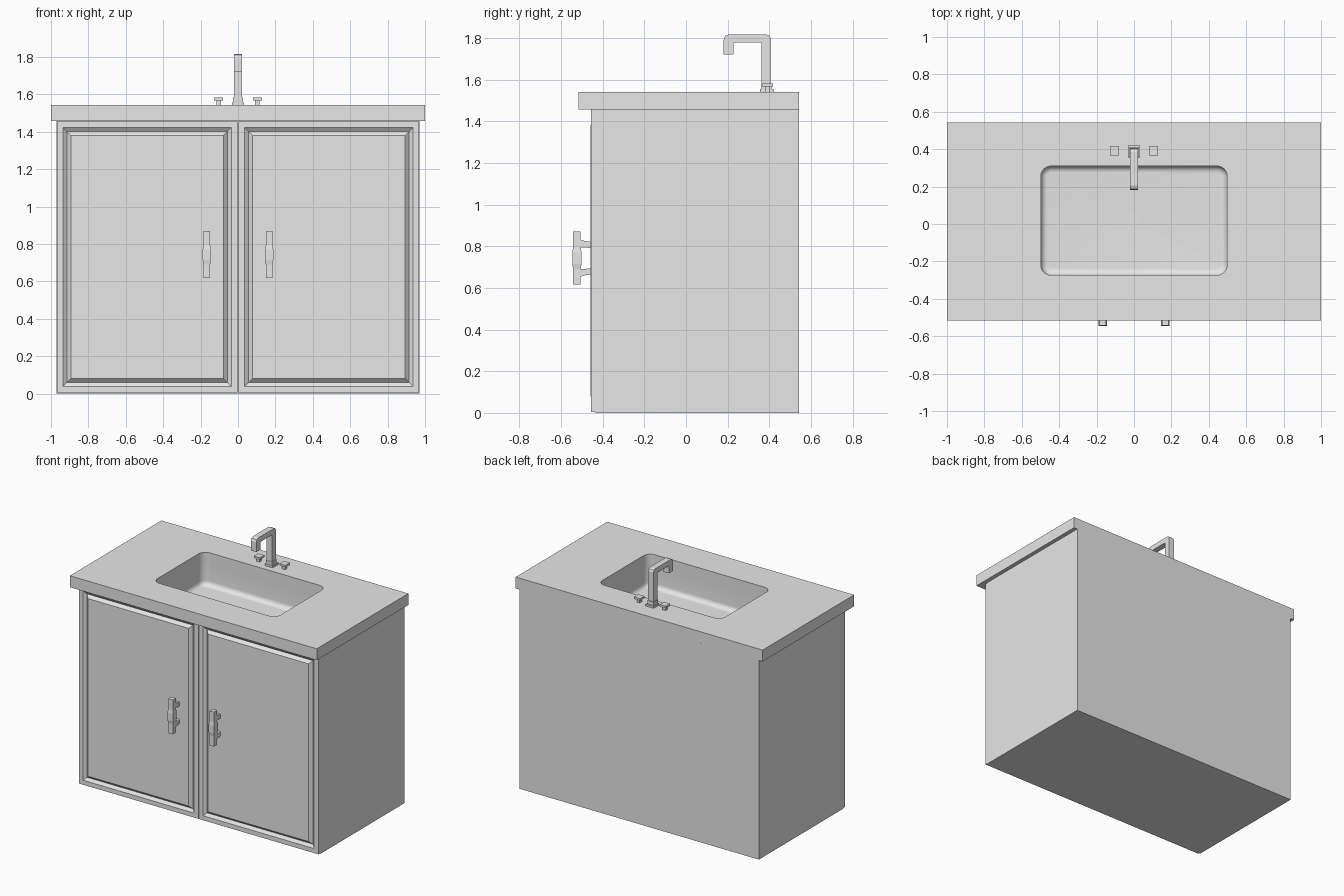
import bpy
import bmesh
import math
from mathutils import Vector

cube = bpy.data.objects.get("Cube")
if cube:
    bpy.data.objects.remove(cube, do_unlink=True)

# Single material
grey = bpy.data.materials.new("light_grey")
grey.use_nodes = True
grey.diffuse_color = (0.8, 0.8, 0.8, 1)
grey.node_tree.nodes["Principled BSDF"].inputs["Base Color"].default_value = (0.8, 0.8, 0.8, 1)


def loft(name, rings, closed=False, smooth=False):
    """Skin equal-length rings; cap the ends, or join last to first when closed."""
    bm = bmesh.new()
    loops = [[bm.verts.new(p) for p in ring] for ring in rings]
    n = len(loops[0])
    pairs = list(zip(loops, loops[1:]))
    if closed:
        pairs.append((loops[-1], loops[0]))
    else:
        bm.faces.new(loops[0])
        bm.faces.new(loops[-1])
    for a, b in pairs:
        for i in range(n):
            j = (i + 1) % n
            bm.faces.new((a[i], a[j], b[j], b[i]))
    bmesh.ops.remove_doubles(bm, verts=bm.verts, dist=0.0001)
    bmesh.ops.recalc_face_normals(bm, faces=bm.faces)
    mesh = bpy.data.meshes.new(name)
    bm.to_mesh(mesh)
    bm.free()
    mesh.materials.append(grey)
    obj = bpy.data.objects.new(name, mesh)
    bpy.context.collection.objects.link(obj)
    if smooth:
        bpy.ops.object.select_all(action='DESELECT')
        obj.select_set(True)
        bpy.context.view_layer.objects.active = obj
        bpy.ops.object.shade_smooth_by_angle(angle=math.radians(35))
    return obj


def rect_z(cx, cy, hx, hy, z):
    return [(cx + sx * hx, cy + sy * hy, z) for sx, sy in ((-1, -1), (1, -1), (1, 1), (-1, 1))]


def rect_y(x0, x1, z0, z1, y):
    return [(x0, y, z0), (x1, y, z0), (x1, y, z1), (x0, y, z1)]


def box(name, cx, cy, hx, hy, z0, z1):
    return loft(name, [rect_z(cx, cy, hx, hy, z0), rect_z(cx, cy, hx, hy, z1)])


def rounded(cy, hx, hy, r, z, steps=6):
    """Rounded rectangle ring; radius 0 stacks points on the corners."""
    pts = []
    for q, (sx, sy) in enumerate(((1, 1), (-1, 1), (-1, -1), (1, -1))):
        for k in range(steps + 1):
            a = math.pi / 2 * (q + k / steps)
            pts.append((sx * (hx - r) + r * math.cos(a), cy + sy * (hy - r) + r * math.sin(a), z))
    return pts


TOP, UNDER, BACK = 1.542, 1.458, 0.542
DOOR_Y = -0.455
BASIN_Y, BASIN_X, BASIN_D = 0.018, 0.498, 0.292

# Countertop slab with a rounded opening
slab_y, slab_d = (BACK - 0.517) / 2, (BACK + 0.517) / 2
loft("countertop", [
    rounded(BASIN_Y, BASIN_X, BASIN_D, 0.055, UNDER),
    rounded(slab_y, 1, slab_d, 0, UNDER),
    rounded(slab_y, 1, slab_d, 0, TOP),
    rounded(BASIN_Y, BASIN_X, BASIN_D, 0.055, TOP)], closed=True, smooth=True)

# Basin with a filleted floor, as a thin closed shell
FLOOR, FILLET = 1.3, 0.035


def basin_ring(off, z):
    return rounded(BASIN_Y, BASIN_X + off, BASIN_D + off, 0.055 + off, z)


rings = [basin_ring(0.01, FLOOR - 0.01), basin_ring(0.01, UNDER), basin_ring(0, UNDER)]
for k in range(7):
    a = math.pi / 2 * k / 6
    rings.append(basin_ring(-FILLET * (1 - math.cos(a)), FLOOR + FILLET * (1 - math.sin(a))))
loft("basin", rings, smooth=True)
box("drain", 0, 0.018, 0.038, 0.038, FLOOR, FLOOR + 0.004)

# Cabinet carcass, open at the top beneath the counter
carcass_front = DOOR_Y + 0.02
cy, hy = (BACK + carcass_front) / 2, (BACK - carcass_front) / 2
loft("cabinet", [
    rect_z(0, cy, 0.95, hy - 0.02, 0.02), rect_z(0, cy, 0.95, hy - 0.02, UNDER),
    rect_z(0, cy, 0.97, hy, UNDER), rect_z(0, cy, 0.97, hy, 0)])

# Faucet: base plate, collar and angled square spout
FY = 0.388
box("faucet_base", 0, FY, 0.032, 0.032, TOP, TOP + 0.014)
box("faucet_collar", 0, FY - 0.003, 0.026, 0.026, TOP + 0.014, TOP + 0.04)
profile = [(0.407, TOP + 0.03), (0.407, 1.797), (0.401, 1.811), (0.387, 1.817),
           (0.205, 1.817), (0.188, 1.81), (0.181, 1.793), (0.181, 1.722), (0.229, 1.722),
           (0.229, 1.778), (0.362, 1.778), (0.362, TOP + 0.03)]
loft("faucet_spout", [[(x, y, z) for y, z in profile] for x in (-0.022, 0.022)])

# Mirrored parts: doors, pulls and taps
for side, s in (("left", 1), ("right", -1)):
    # Door: frame, V-groove and raised centre panel
    steps = ((0, carcass_front), (0, DOOR_Y), (0.033, DOOR_Y),
             (0.054, DOOR_Y + 0.016), (0.075, DOOR_Y - 0.004))
    loft(side + "_door", [
        rect_y(s * (0.003 + d), s * (0.969 - d), 0.005 + d, 1.456 - d, y) for d, y in steps])

    # Pull: bar with a swollen middle on two flared posts
    px, py = s * 0.167, -0.524
    bar = [(0.617, 0.018), (0.69, 0.018), (0.715, 0.022), (0.77, 0.022), (0.795, 0.018), (0.87, 0.018)]
    loft(side + "_handle_bar", [rect_z(px, py, w, w, z) for z, w in bar])
    for place, t in (("lower", -1), ("upper", 1)):
        path = [(-0.515, 0.072, 0.02), (-0.485, 0.067, 0.015), (DOOR_Y, 0.063, 0.015)]
        loft(f"{side}_{place}_handle_post", [
            rect_y(px - 0.014, px + 0.014, 0.743 + t * dz - h, 0.743 + t * dz + h, y)
            for y, dz, h in path])

    # Tap: square stem under a flat square cap
    box(side + "_tap_stem", s * 0.104, 0.392, 0.012, 0.012, TOP, TOP + 0.025)
    box(side + "_tap_cap", s * 0.104, 0.392, 0.025, 0.025, TOP + 0.025, TOP + 0.04)
